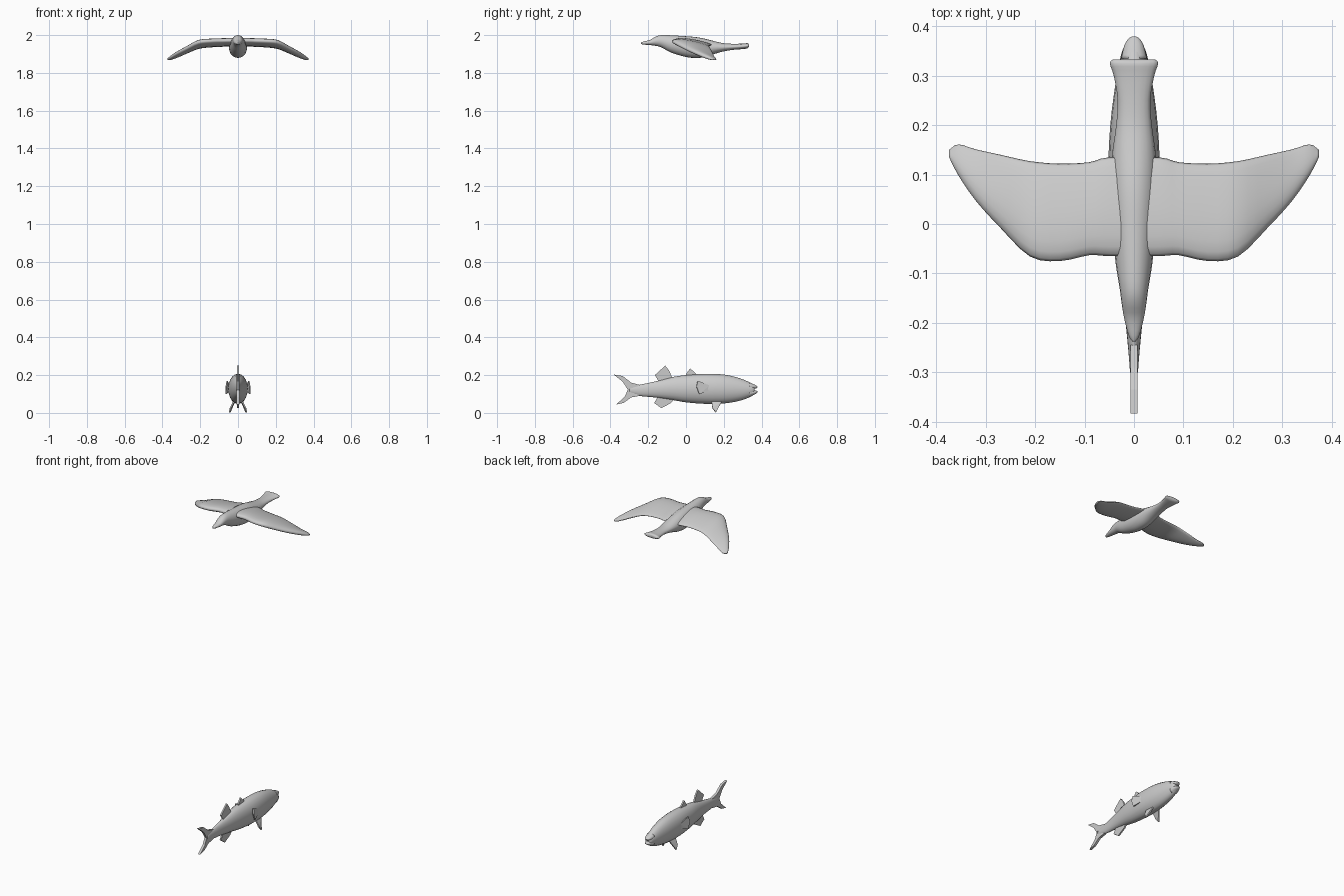
import bpy, bmesh, math
from mathutils import Vector


def make_object(name, bm, smooth):
    bmesh.ops.recalc_face_normals(bm, faces=bm.faces)
    mesh = bpy.data.meshes.new(name)
    bm.to_mesh(mesh)
    bm.free()
    for p in mesh.polygons:
        p.use_smooth = smooth
    ob = bpy.data.objects.new(name, mesh)
    bpy.context.collection.objects.link(ob)
    return ob


def smooth_rows(rows, steps=3):
    # Catmull-Rom interpolation between the given stations
    out, last = [], len(rows) - 1
    for i in range(last):
        quad = [rows[max(i - 1, 0)], rows[i], rows[i + 1], rows[min(i + 2, last)]]
        for s in range(steps):
            t = s / steps
            out.append([0.5 * (2 * b + (c - a) * t + (2 * a - 5 * b + 4 * c - d) * t * t
                               + (3 * b - a - 3 * c + d) * t ** 3) for a, b, c, d in zip(*quad)])
    return out + [rows[-1]]


def loft(name, rows, point, n=20, steps=3):
    # point(row, angle) gives one point on the section
    bm = bmesh.new()
    rings = [[bm.verts.new(point(r, math.tau * k / n)) for k in range(n)]
             for r in smooth_rows(rows, steps)]
    for a, b in zip(rings, rings[1:]):
        for k in range(n):
            j = (k + 1) % n
            bm.faces.new((a[k], a[j], b[j], b[k]))
    bm.faces.new(rings[0])
    bm.faces.new(rings[-1])
    return make_object(name, bm, True)


def body_point(r, a):
    # rows: y, top z, bottom z, half width
    y, top, bottom, w = r
    return (w * math.cos(a), y, (top + bottom) / 2 + (top - bottom) / 2 * math.sin(a))


def wing_point(r, a):
    # rows: x, leading y, trailing y, leading z, trailing z, half thickness
    x, y0, y1, z0, z1, h = r
    u = (1 - math.cos(a)) / 2
    return (x, y0 + (y1 - y0) * u,
            z0 + (z1 - z0) * u + h * math.sin(a) * (1.25 - 0.6 * u))


def fin(name, pts, thick, mirror=False):
    bm = bmesh.new()
    bm.faces.new([bm.verts.new(Vector(p)) for p in pts])
    bmesh.ops.triangulate(bm, faces=bm.faces[:])
    ob = make_object(name, bm, False)
    s = ob.modifiers.new("thickness", "SOLIDIFY")
    s.thickness, s.offset = thick, 0
    if mirror:
        ob.modifiers.new("mirror", "MIRROR").use_axis = (True, False, False)
    return ob


def flat(pts):
    return [(0, y, z) for y, z in pts]


# Bird body with beak and flared tail
loft("bird_body", [
    (-.238, 1.961, 1.953, .003), (-.225, 1.966, 1.95, .011), (-.19, 1.975, 1.947, .02),
    (-.16, 1.992, 1.943, .025), (-.13, 2.0, 1.935, .029), (-.08, 1.999, 1.908, .037),
    (0, 1.994, 1.884, .045), (.055, 1.989, 1.879, .048), (.1, 1.981, 1.884, .047),
    (.15, 1.968, 1.9, .043), (.2, 1.957, 1.914, .036), (.25, 1.954, 1.922, .033),
    (.3, 1.955, 1.926, .041), (.325, 1.957, 1.93, .049), (.333, 1.95, 1.938, .042)],
    body_point)

# Bird wings, one span from tip to tip
half = [(.05, -.065, .135, 1.971, 1.948, .02), (.09, -.063, .125, 1.97, 1.946, .02),
        (.15, -.075, .122, 1.968, 1.942, .02), (.21, -.066, .127, 1.962, 1.933, .02),
        (.27, -.008, .14, 1.932, 1.908, .017), (.32, .047, .151, 1.907, 1.885, .014),
        (.355, .098, .161, 1.886, 1.872, .01), (.374, .135, .15, 1.873, 1.869, .004)]
loft("bird_wings", [(-r[0],) + r[1:] for r in reversed(half)] + half, wing_point)

# Fish body
loft("fish_body", [
    (-.3, .135, .105, .008), (-.25, .148, .09, .012), (-.165, .166, .082, .021),
    (-.07, .19, .068, .036), (0, .2, .056, .045), (.1, .207, .048, .052),
    (.2, .203, .05, .048), (.28, .185, .063, .038), (.33, .165, .08, .029),
    (.355, .152, .093, .022), (.362, .145, .1, .015)], body_point)
# Fish lips either side of the open mouth
loft("fish_upper_lip", [(.335, .161, .122, .026), (.36, .151, .127, .02),
                        (.374, .143, .131, .012), (.379, .139, .135, .004)], body_point, 12)
loft("fish_lower_lip", [(.335, .125, .084, .026), (.36, .12, .096, .02),
                        (.374, .117, .104, .012), (.378, .114, .109, .004)], body_point, 12)

# Fish fins on the centre line
fin("fish_tail_fin", flat([
    (-.245, .148), (-.29, .16), (-.335, .195), (-.383, .203), (-.335, .165), (-.308, .122),
    (-.325, .085), (-.37, .044), (-.33, .053), (-.29, .082), (-.245, .09)]), .014)
fin("fish_rear_dorsal_fin", flat([(-.07, .18), (-.09, .225), (-.11, .25), (-.165, .2),
                                  (-.14, .185), (-.14, .16)]), .009)
fin("fish_front_dorsal_fin", flat([(.06, .195), (.05, .21), (.022, .236), (0, .205),
                                   (0, .19)]), .009)
fin("fish_anal_fin", flat([(-.055, .08), (-.08, .052), (-.13, .025), (-.168, .052),
                           (-.145, .07), (-.145, .095)]), .009)

# Paired fish fins
fin("fish_pelvic_fins", [(.018, .19, .062), (.044, .158, .002), (.04, .14, .025),
                         (.022, .135, .062)], .008, True)
fin("fish_pectoral_fins", [(.046, .125, .115), (.062, .07, .1), (.063, .055, .14),
                           (.058, .062, .17), (.046, .125, .145)], .006, True)
